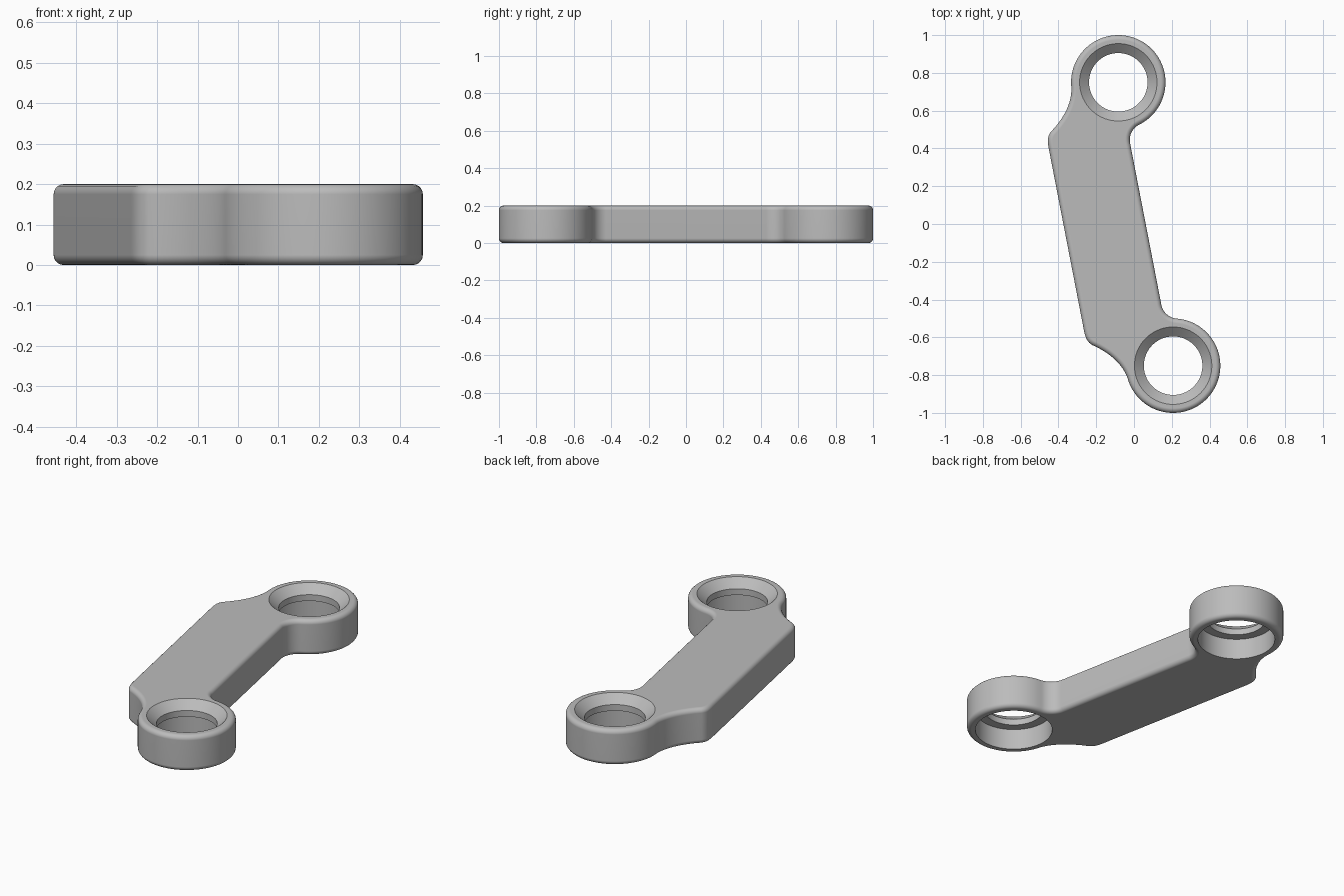
import bpy, bmesh, math
from mathutils import Vector

if "Cube" in bpy.data.objects:
    bpy.data.objects.remove(bpy.data.objects["Cube"], do_unlink=True)

HEIGHT, ROUND = 0.2, 0.025
REACH, RING_R, FILLET = 0.764, 0.25, 0.09      # ring distance from the middle, ring and fillet radii
MIDDLE = Vector((0.062, 0.0))
ALONG = Vector((0.19, -0.982)).normalized()    # direction of the bar
ACROSS = Vector((ALONG.y, -ALONG.x))           # towards its wide side

grey = bpy.data.materials.new("Grey metal")
grey.use_nodes = True
colour = (0.5, 0.5, 0.5, 1)
grey.diffuse_color = colour
grey.node_tree.nodes["Principled BSDF"].inputs["Base Color"].default_value = colour


def place(u, v):
    return MIDDLE + ALONG * u + ACROSS * v


def arc(cx, cy, r, start, end, steps):
    angles = [start + (end - start) * i / steps for i in range(steps + 1)]
    return [(cx + r * math.cos(a), cy + r * math.sin(a)) for a in angles]


def bezier(a, b, c, d, steps):
    pts = []
    for i in range(1, steps + 1):
        t = i / steps
        s = 1 - t
        pts.append(tuple(s**3 * p + 3 * s * s * t * q + 3 * s * t * t * r + t**3 * w
                         for p, q, r, w in zip(a, b, c, d)))
    return pts


def make_object(name, bm):
    bmesh.ops.recalc_face_normals(bm, faces=bm.faces)
    mesh = bpy.data.meshes.new(name)
    bm.to_mesh(mesh)
    bm.free()
    mesh.materials.append(grey)
    obj = bpy.data.objects.new(name, mesh)
    bpy.context.collection.objects.link(obj)
    return obj


# Half outline: inner fillet, ring, concave neck, rounded shoulder
gap = math.sqrt((RING_R + FILLET) ** 2 - FILLET ** 2)
meet = math.atan2(FILLET, gap)
neck = math.radians(86)
half = arc(REACH - gap, -FILLET, FILLET, math.pi / 2, meet, 12)
half += arc(REACH, 0, RING_R, math.pi + meet, 2 * math.pi + neck, 64)[1:]
half += bezier(half[-1], (0.69, 0.265), (0.62, 0.335), (0.575, 0.40), 14)
half += bezier(half[-1], (0.555, 0.423), (0.53, 0.428), (0.49, 0.428), 8)
outline = half + [(-u, v) for u, v in reversed(half)]

# Solid link with rounded rims
bm = bmesh.new()
base = bm.faces.new([bm.verts.new((*place(u, v), 0)) for u, v in outline])
extruded = bmesh.ops.extrude_face_region(bm, geom=[base])["geom"]
bmesh.ops.translate(bm, vec=(0, 0, HEIGHT),
                    verts=[g for g in extruded if isinstance(g, bmesh.types.BMVert)])
rims = [e for e in bm.edges if abs(e.verts[0].co.z - e.verts[1].co.z) < 1e-5]
bmesh.ops.bevel(bm, geom=rims, offset=ROUND, segments=5, profile=0.5,
                affect='EDGES', clamp_overlap=False)
link = make_object("link_arm", bm)

# Stepped bore: wide below, narrow lip, countersunk top
BORE = [(0.205, -0.05), (0.205, 0.12), (0.155, 0.12), (0.155, 0.155),
        (0.205, HEIGHT), (0.205, HEIGHT + 0.05)]


def bore_cutter(name, u):
    centre = place(u, 0)
    n = 72
    bm = bmesh.new()
    loops = [[bm.verts.new((x, y, z)) for x, y in
              arc(centre.x, centre.y, r, 0, 2 * math.pi * (n - 1) / n, n - 1)]
             for r, z in BORE]
    for low, high in zip(loops, loops[1:]):
        for i in range(n):
            j = (i + 1) % n
            bm.faces.new((low[i], low[j], high[j], high[i]))
    bm.faces.new(loops[0])
    bm.faces.new(loops[-1])
    cutter = make_object(name, bm)
    cutter.hide_render = True
    return cutter


bpy.ops.object.select_all(action='DESELECT')
bpy.context.view_layer.objects.active = link
link.select_set(True)
for name, u in (("front_bore_cutter", REACH), ("back_bore_cutter", -REACH)):
    cutter = bore_cutter(name, u)
    cut = link.modifiers.new(name, 'BOOLEAN')
    cut.operation = 'DIFFERENCE'
    cut.solver = 'EXACT'
    cut.object = cutter
    bpy.ops.object.modifier_apply(modifier=cut.name)
    bpy.data.objects.remove(cutter, do_unlink=True)

# Smooth rounded edges, crisp bore edges, flat faces kept flat
bpy.ops.object.shade_smooth_by_angle(angle=math.radians(30))
weighted = link.modifiers.new("flat_faces", 'WEIGHTED_NORMAL')
weighted.keep_sharp = True
